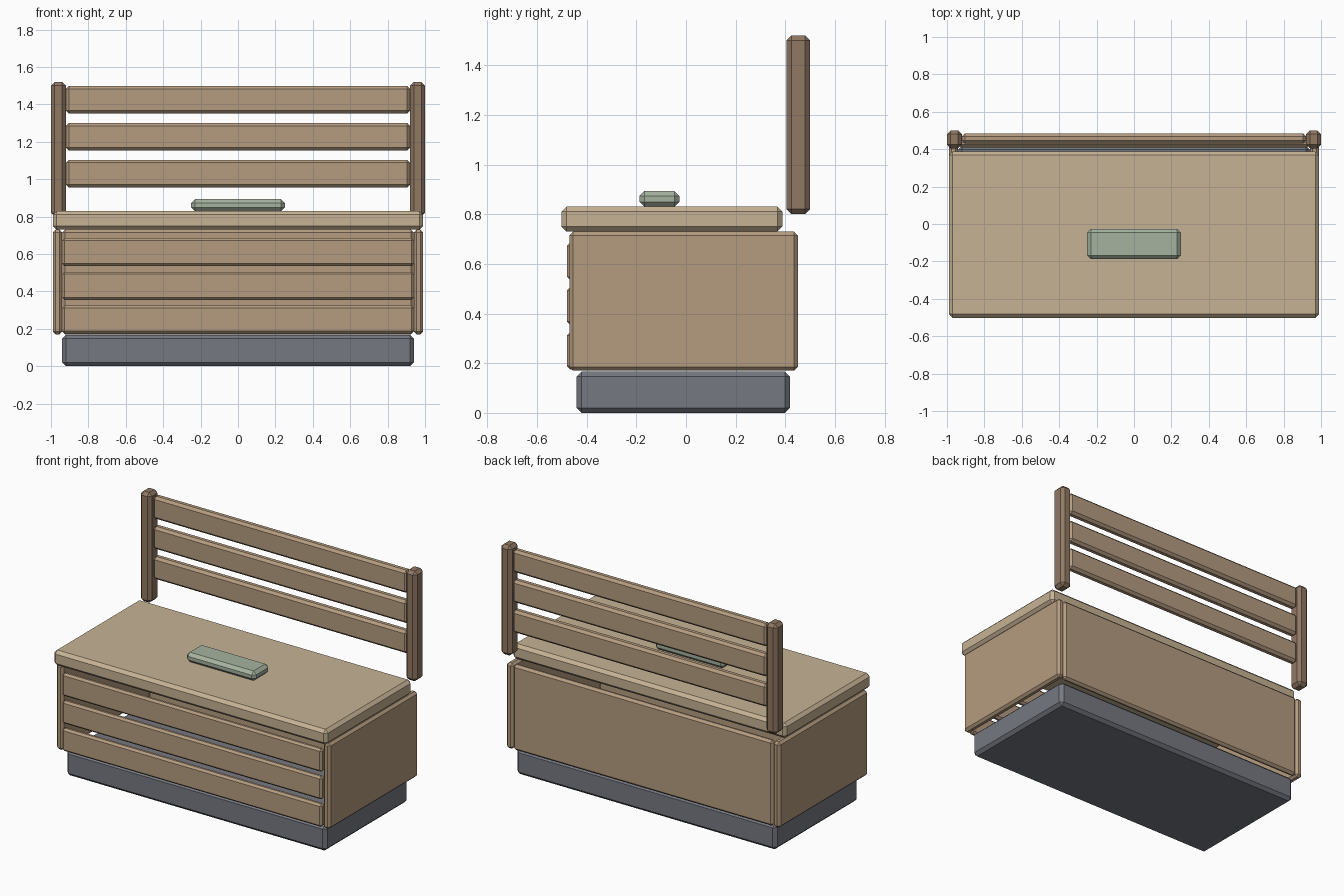
import bpy
import bmesh

if "Cube" in bpy.data.objects:
    bpy.data.objects.remove(bpy.data.objects["Cube"])


def material(name, rgb):
    m = bpy.data.materials.new(name)
    m.diffuse_color = (*rgb, 1)
    m.use_nodes = True
    m.node_tree.nodes["Principled BSDF"].inputs["Base Color"].default_value = m.diffuse_color
    return m


OAK = material("oak", (0.46, 0.33, 0.215))
PALE = material("pale_wood", (0.57, 0.45, 0.30))
DARK = material("dark_wood", (0.28, 0.19, 0.127))
GREY = material("grey_plinth", (0.18, 0.19, 0.22))
SAGE = material("sage", (0.38, 0.45, 0.35))


def block(name, x, y, z, mat, chamfer):
    """Box spanning the given (min, max) ranges, with chamfered edges."""
    bm = bmesh.new()
    bmesh.ops.create_cube(bm, size=1)
    spans = (x, y, z)
    bmesh.ops.scale(bm, vec=[b - a for a, b in spans], verts=bm.verts)
    mesh = bpy.data.meshes.new(name)
    bm.to_mesh(mesh)
    bm.free()
    mesh.materials.append(mat)
    ob = bpy.data.objects.new(name, mesh)
    ob.location = [(a + b) / 2 for a, b in spans]
    bpy.context.collection.objects.link(ob)
    bev = ob.modifiers.new("chamfer", 'BEVEL')
    bev.width = chamfer
    bev.segments = 1
    return ob


# plinth, lid and the pad on top
block("plinth", (-0.94, 0.94), (-0.44, 0.418), (0, 0.167), GREY, 0.02)
block("seat_lid", (-0.99, 0.99), (-0.502, 0.388), (0.73, 0.83), PALE, 0.02)
block("lid_pad", (-0.25, 0.25), (-0.188, -0.026), (0.83, 0.893), SAGE, 0.02)

# storage box: closed back, two sides, open slatted front
block("box_back", (-0.94, 0.94), (0.41, 0.45), (0.17, 0.73), OAK, 0.015)
for side, s in (("left", -1), ("right", 1)):
    block(f"box_side_{side}", sorted((s * 0.94, s * 0.99)), (-0.47, 0.45),
          (0.17, 0.73), OAK, 0.015)
    block(f"back_post_{side}", sorted((s * 0.92, s * 1.0)), (0.405, 0.5),
          (0.80, 1.52), DARK, 0.02)

# front slats and backrest slats
for i in range(3):
    zf = 0.25 + 0.18 * i
    block(f"front_slat_{i + 1}", (-0.94, 0.94), (-0.48, -0.44),
          (zf - 0.075, zf + 0.075), OAK, 0.013)
    zb = 1.03 + 0.197 * i
    block(f"backrest_slat_{i + 1}", (-0.92, 0.92), (0.43, 0.485),
          (zb - 0.074, zb + 0.074), OAK, 0.016)
